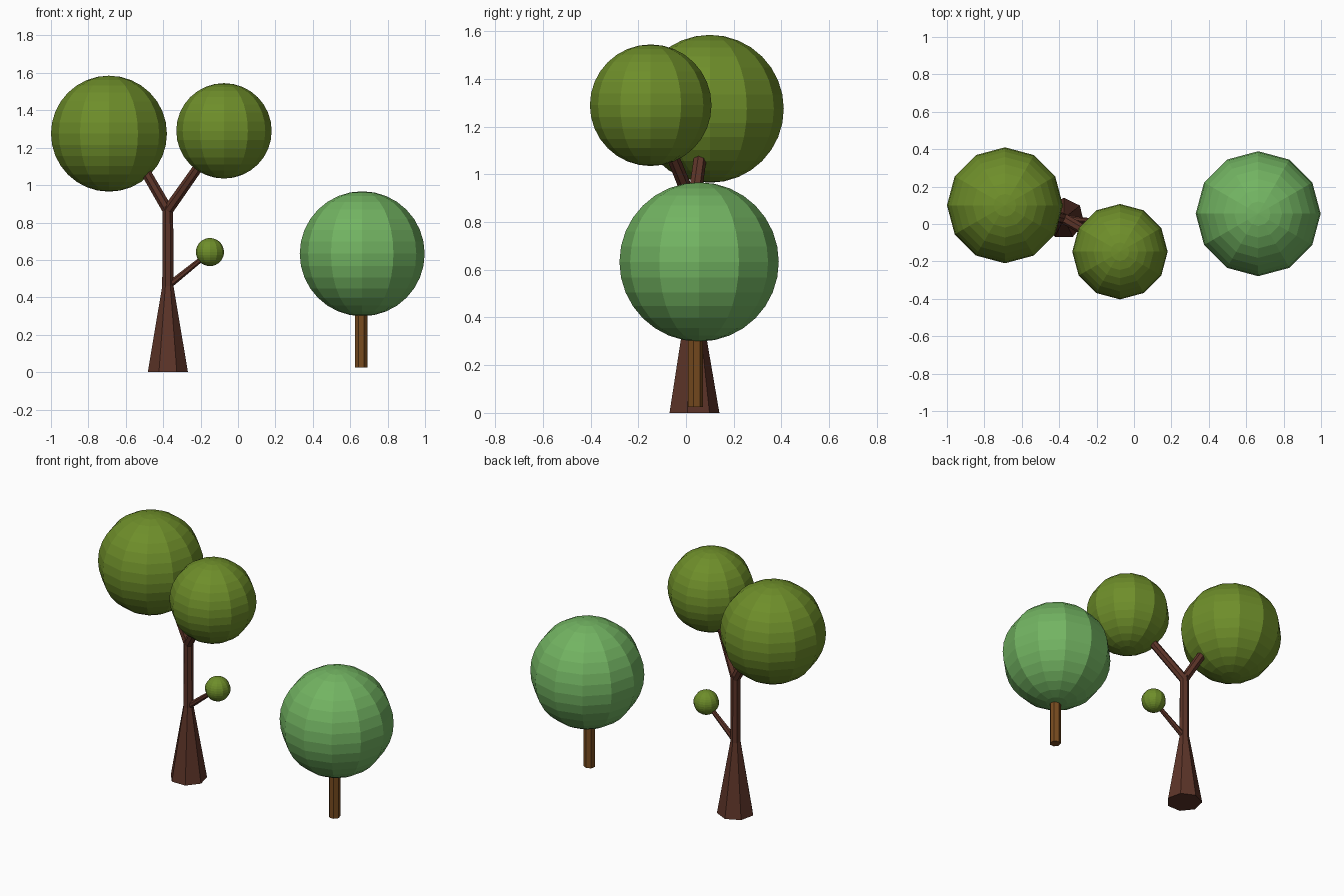
import bpy, bmesh, math
from mathutils import Vector

if "Cube" in bpy.data.objects:
    bpy.data.objects.remove(bpy.data.objects["Cube"])


def material(name, rgb):
    m = bpy.data.materials.new(name)
    m.diffuse_color = (*rgb, 1)
    m.use_nodes = True
    m.node_tree.nodes["Principled BSDF"].inputs["Base Color"].default_value = m.diffuse_color
    return m


OLIVE = material("olive_leaves", (0.156, 0.27, 0.023))
GREEN = material("green_leaves", (0.17, 0.456, 0.122))
BARK = material("dark_bark", (0.107, 0.034, 0.021))
BROWN = material("brown_bark", (0.19, 0.072, 0.014))


def finish(bm, name, mat):
    bmesh.ops.recalc_face_normals(bm, faces=bm.faces)
    me = bpy.data.meshes.new(name)
    bm.to_mesh(me)
    bm.free()
    me.materials.append(mat)
    ob = bpy.data.objects.new(name, me)
    bpy.context.collection.objects.link(ob)
    return ob


def crown(name, center, radius, mat):
    """Faceted foliage ball."""
    bm = bmesh.new()
    bmesh.ops.create_uvsphere(bm, u_segments=12, v_segments=16, radius=radius)
    ob = finish(bm, name, mat)
    ob.location = center


def limb(name, stations, mat, sides=7):
    """Seven-sided tube through (point, radius) stations."""
    bm = bmesh.new()
    pts = [Vector(p) for p, r in stations]
    axis = (pts[-1] - pts[0]).normalized()
    v = (Vector((0, 1, 0)) - axis * axis.y).normalized()
    u = v.cross(axis)
    rings = []
    for p, (_, r) in zip(pts, stations):
        angles = [2 * math.pi * i / sides for i in range(sides)]
        rings.append([bm.verts.new(p + r * (u * math.sin(a) + v * math.cos(a)))
                      for a in angles])
    for low, high in zip(rings, rings[1:]):
        for i in range(sides):
            j = (i + 1) % sides
            bm.faces.new((low[i], low[j], high[j], high[i]))
    bm.faces.new(rings[0])
    bm.faces.new(rings[-1])
    finish(bm, name, mat)


# Large tree: flared trunk, two forks and a twig
TX, TY = -0.375, 0.03
limb("large_trunk", [((TX, TY, 0), 0.11), ((TX, TY, 0.46), 0.031),
                     ((TX, TY, 0.885), 0.029)], BARK)
limb("left_branch", [((TX, TY, 0.865), 0.029), ((-0.54, 0.07, 1.15), 0.027)], BARK)
limb("right_branch", [((TX, TY, 0.865), 0.029), ((-0.16, -0.095, 1.17), 0.026)], BARK)
limb("twig", [((TX, TY, 0.46), 0.019), ((-0.17, 0.01, 0.625), 0.013)], BARK)
crown("left_crown", (-0.69, 0.10, 1.275), 0.31, OLIVE)
crown("right_crown", (-0.075, -0.148, 1.29), 0.255, OLIVE)
crown("twig_crown", (-0.15, 0.008, 0.642), 0.075, OLIVE)

# Small tree, its stem starting just above the ground
limb("small_trunk", [((0.66, 0.038, 0.025), 0.034), ((0.66, 0.038, 0.4), 0.034)], BROWN)
crown("small_crown", (0.664, 0.055, 0.633), 0.334, GREEN)
